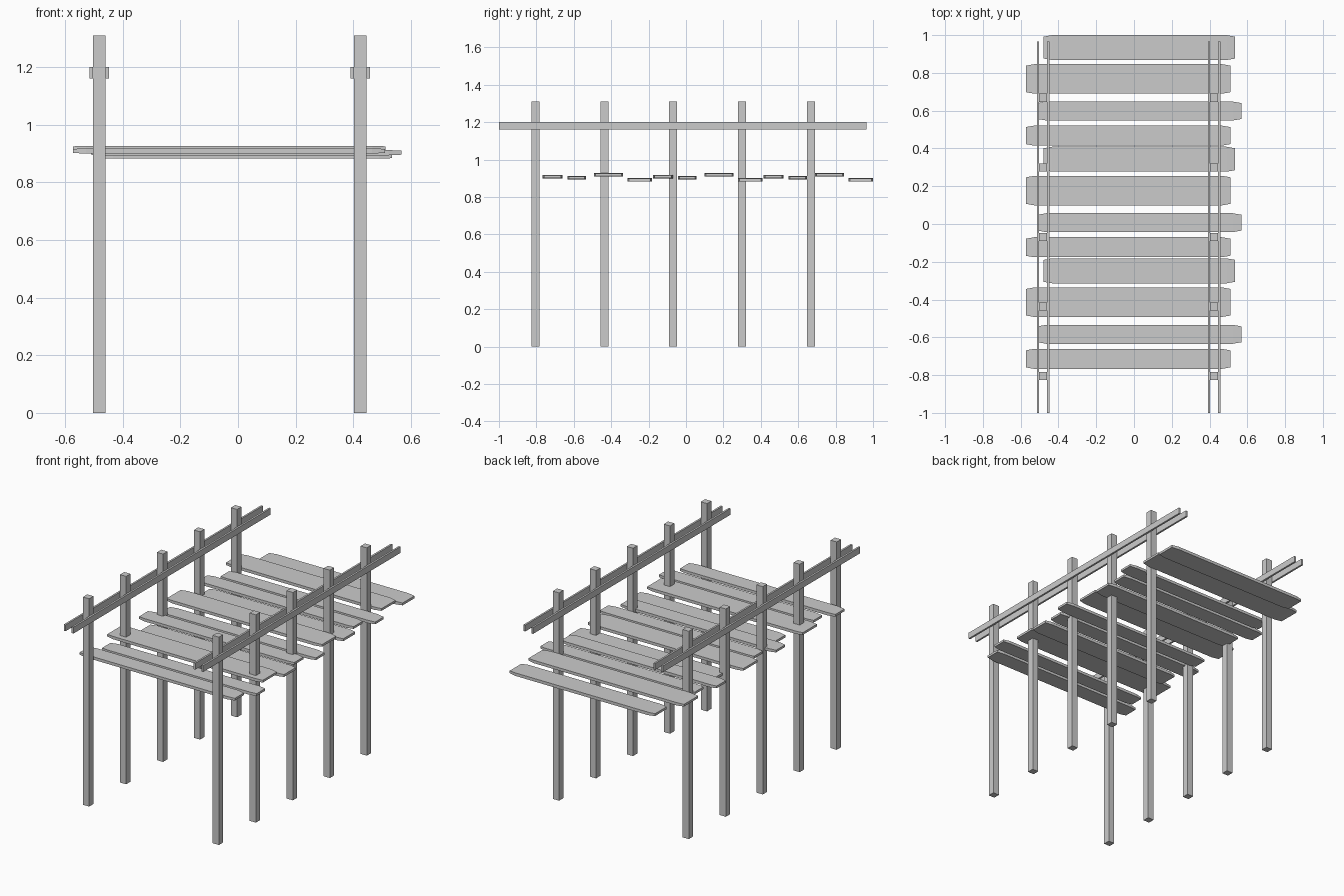
import bpy, bmesh

if "Cube" in bpy.data.objects:
    bpy.data.objects.remove(bpy.data.objects["Cube"])


def make_object(name, bm):
    bmesh.ops.recalc_face_normals(bm, faces=bm.faces)
    mesh = bpy.data.meshes.new(name)
    bm.to_mesh(mesh)
    bm.free()
    ob = bpy.data.objects.new(name, mesh)
    bpy.context.collection.objects.link(ob)
    return ob


def box(name, x0, x1, y0, y1, z0, z1):
    bm = bmesh.new()
    bmesh.ops.create_cube(bm, size=1)
    for v in bm.verts:
        v.co.x = x1 if v.co.x > 0 else x0
        v.co.y = y1 if v.co.y > 0 else y0
        v.co.z = z1 if v.co.z > 0 else z0
    return make_object(name, bm)


def plank(name, x0, x1, y0, y1, z0, z1, cut=0.045, iy=0.008, iz=0.002):
    # board whose cross-section narrows slightly towards both ends
    bm = bmesh.new()
    rings = []
    for x, dy, dz in ((x0, iy, iz), (x0 + cut, 0, 0), (x1 - cut, 0, 0), (x1, iy, iz)):
        rings.append([bm.verts.new(c) for c in (
            (x, y0 + dy, z0 + dz), (x, y1 - dy, z0 + dz),
            (x, y1 - dy, z1 - dz), (x, y0 + dy, z1 - dz))])
    for a, b in zip(rings, rings[1:]):
        for i in range(4):
            j = (i + 1) % 4
            bm.faces.new((a[i], a[j], b[j], b[i]))
    bm.faces.new(rings[0])
    bm.faces.new(rings[-1])
    return make_object(name, bm)


# posts and paired handrail boards on each side
for side, cx in (("left", -0.481), ("right", 0.424)):
    for i in range(5):
        cy = -0.805 + i * 0.3683
        box(f"{side}_post_{i + 1}", cx - 0.0215, cx + 0.0215,
            cy - 0.0215, cy + 0.0215, 0, 1.31)
    for label, s in (("outer", -1), ("inner", 1)):
        rx = cx + s * 0.0275
        box(f"{side}_{label}_rail", rx - 0.006, rx + 0.006, -1.0, 0.965, 1.16, 1.20)

# deck: a group of four staggered planks repeated three times
group = [
    (-0.478, 0.535, 0.868, 1.000, 0.882, 0.901),
    (-0.573, 0.512, 0.690, 0.846, 0.909, 0.927),
    (-0.510, 0.568, 0.548, 0.648, 0.894, 0.912),
    (-0.573, 0.510, 0.415, 0.521, 0.900, 0.918),
]
for r in range(3):
    for k, (x0, x1, y0, y1, z0, z1) in enumerate(group):
        d = -0.591 * r
        plank(f"deck_plank_{r * 4 + k + 1}", x0, x1, y0 + d, y1 + d, z0, z1)
